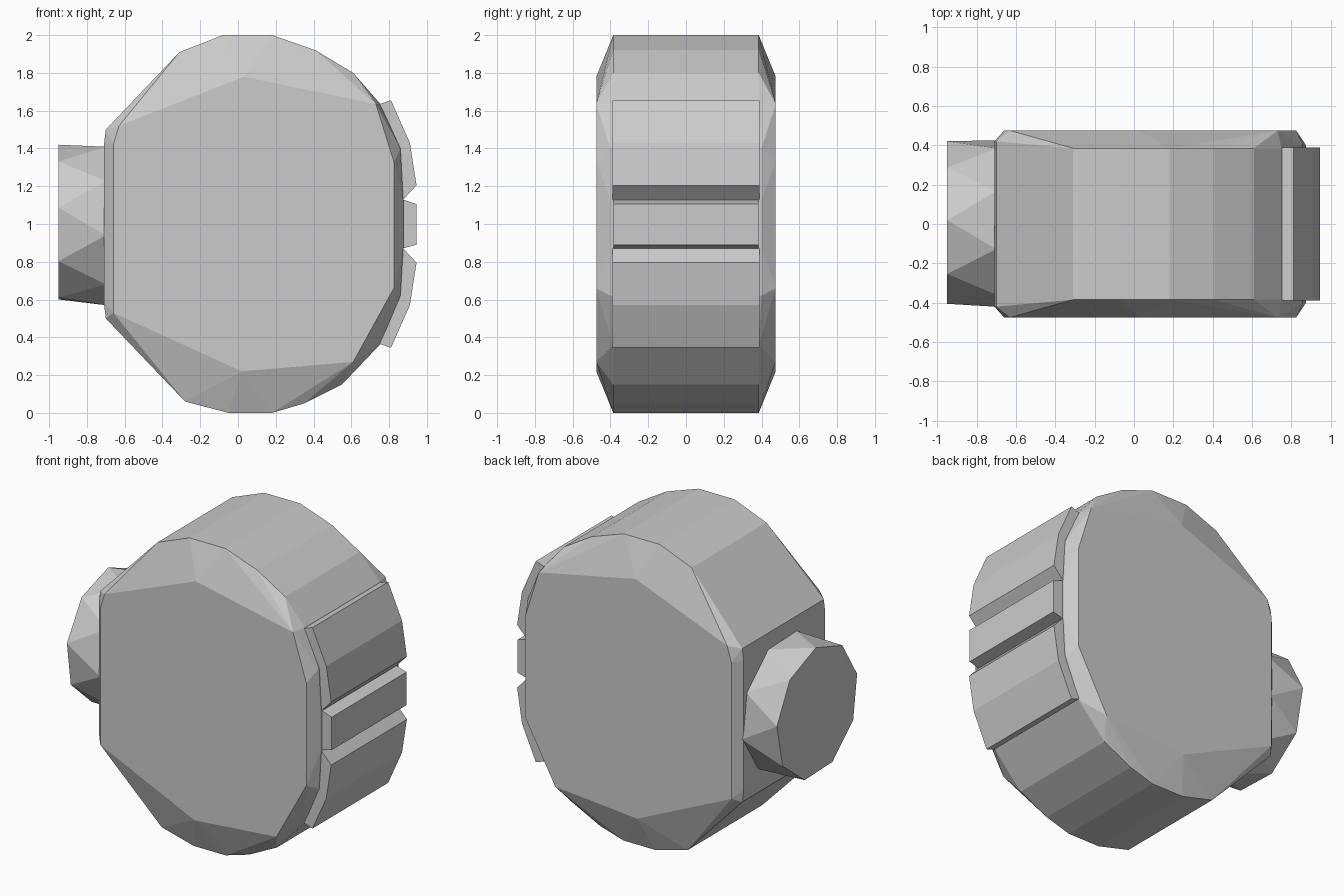
import bpy, bmesh
from math import sin, cos, radians

if "Cube" in bpy.data.objects:
    bpy.data.objects.remove(bpy.data.objects["Cube"])


def finish(name, bm):
    bmesh.ops.recalc_face_normals(bm, faces=bm.faces[:])
    me = bpy.data.meshes.new(name)
    bm.to_mesh(me)
    bm.free()
    ob = bpy.data.objects.new(name, me)
    bpy.context.collection.objects.link(ob)
    return ob


def hull(name, points):
    bm = bmesh.new()
    for p in points:
        bm.verts.new(p)
    res = bmesh.ops.convex_hull(bm, input=bm.verts[:])
    loose = [v for v in bm.verts if not v.link_faces]
    bmesh.ops.delete(bm, geom=loose, context='VERTS')
    bmesh.ops.dissolve_limit(bm, angle_limit=radians(0.5), verts=bm.verts[:], edges=bm.edges[:])
    return finish(name, bm)


def prism(name, profile, half):
    bm = bmesh.new()
    f = bm.faces.new([bm.verts.new((x, -half, z)) for x, z in profile])
    r = bmesh.ops.extrude_face_region(bm, geom=[f])
    vs = [v for v in r['geom'] if isinstance(v, bmesh.types.BMVert)]
    bmesh.ops.translate(bm, verts=vs, vec=(0, 2 * half, 0))
    if not f.is_valid or len(bm.faces) < len(profile) + 2:
        bm.faces.new([v for v in bm.verts if v.co.y < 0])
    return finish(name, bm)


# Faceted drum: outer rim, left wall and smaller flat front/back caps
rim = [(-0.31, 1.91), (-0.08, 2.0), (0.18, 2.0), (0.41, 1.92), (0.61, 1.80),
       (0.75, 1.64), (0.75, 0.36), (0.55, 0.15), (0.35, 0.05), (0.18, 0.0),
       (-0.05, 0.0), (-0.28, 0.06)]
right_wall = [(0.86, 1.40), (0.875, 1.13), (0.875, 0.87), (0.86, 0.62)]
left_wall = [(-0.70, 1.50), (-0.71, 1.42), (-0.71, 0.58), (-0.70, 0.50)]
cap = [(-0.63, 1.52), (-0.66, 1.42), (0.03, 1.78), (0.73, 1.635), (0.825, 1.33),
       (0.825, 0.66), (0.61, 0.27), (0.02, 0.22), (-0.66, 0.53)]
pts = []
for s in (-1, 1):
    for ring, y in ((rim, 0.385), (right_wall, 0.40), (left_wall, 0.42), (cap, 0.475)):
        pts += [(x, s * y, z) for x, z in ring]
hull("drum_body", pts)

# Three raised pads on the right side
outer_pad = [(0.75, 1.635), (0.81, 1.655), (0.91, 1.43), (0.945, 1.205),
             (0.875, 1.13), (0.85, 1.40)]
prism("upper_pad", outer_pad, 0.39)
prism("lower_pad", [(x, 2 - z) for x, z in outer_pad], 0.39)
prism("middle_pad", [(0.87, 1.13), (0.945, 1.105), (0.945, 0.89), (0.87, 0.87)], 0.385)

# Nine-sided knob on the left, its two rings twisted half a side apart
knob = []
for x, r, start in ((-0.95, 0.42, 12), (-0.70, 0.43, -8)):
    for k in range(9):
        a = radians(start + 40 * k)
        knob.append((x, 0.005 - r * cos(a), 1.0 + r * sin(a)))
hull("side_knob", knob)
